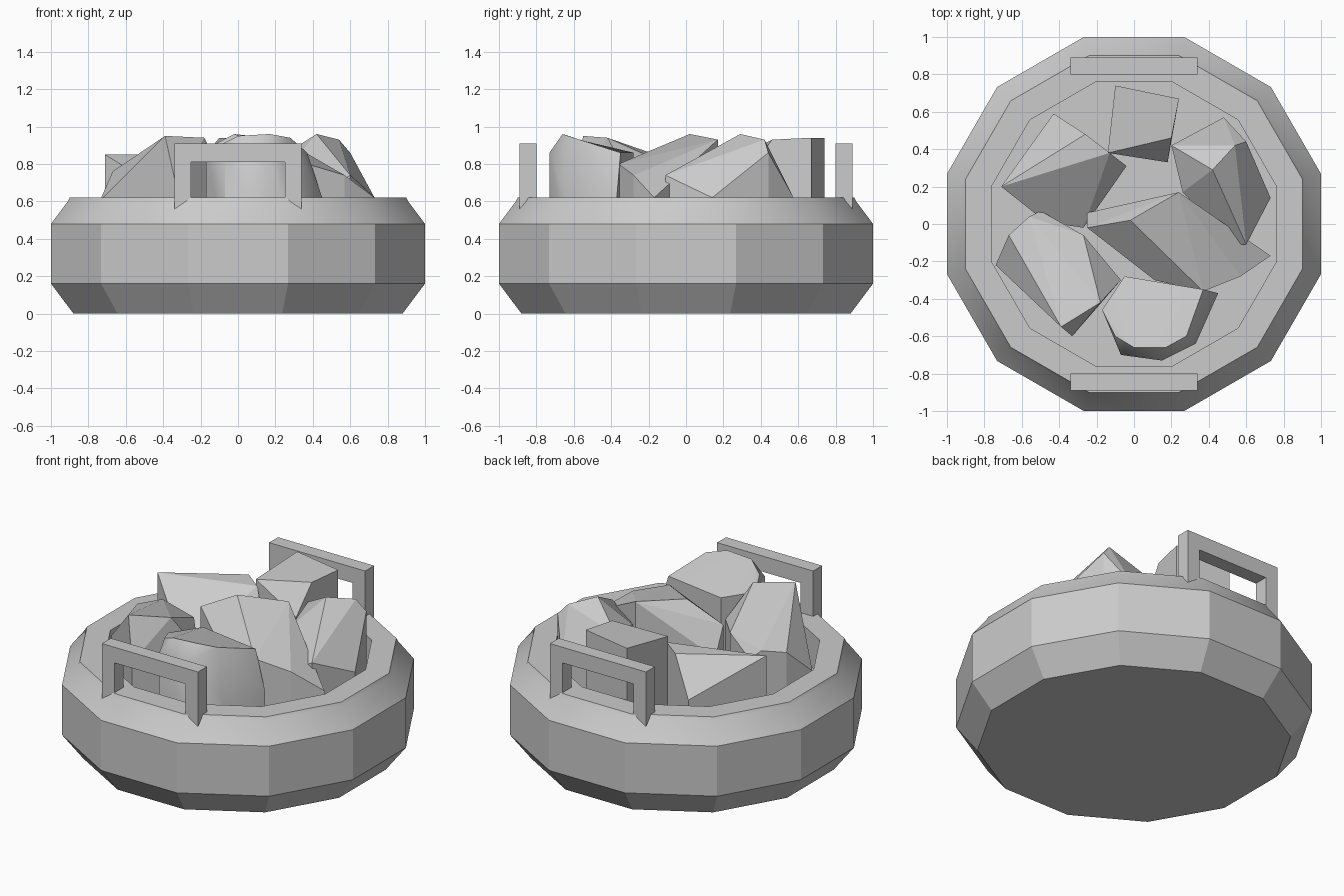
import bpy, bmesh, math
from mathutils import Vector

cube = bpy.data.objects.get("Cube")
if cube:
    bpy.data.objects.remove(cube, do_unlink=True)

grey = bpy.data.materials.new("stone_grey")
grey.use_nodes = True
colour = (0.6, 0.6, 0.6, 1)
grey.diffuse_color = colour
grey.node_tree.nodes["Principled BSDF"].inputs["Base Color"].default_value = colour


def add_object(name, bm):
    """Turn a bmesh into a grey object in the scene."""
    bmesh.ops.recalc_face_normals(bm, faces=bm.faces)
    mesh = bpy.data.meshes.new(name)
    bm.to_mesh(mesh)
    bm.free()
    mesh.materials.append(grey)
    obj = bpy.data.objects.new(name, mesh)
    bpy.context.scene.collection.objects.link(obj)
    return obj


# Twelve-sided bowl: each profile point is (distance to the flat side, height)
SIDES = 12
SHOULDER, LIP = 2, 3
profile = [(.88, 0), (1, .16), (1, .48), (.91, .6), (.9, .62), (.76, .62), (.76, .4)]
bm = bmesh.new()
rings = []
for apothem, z in profile:
    radius = apothem / math.cos(math.pi / SIDES)
    angles = [(i + .5) * math.tau / SIDES for i in range(SIDES)]
    rings.append([bm.verts.new((radius * math.cos(a), radius * math.sin(a), z)) for a in angles])
for level, (low, high) in enumerate(zip(rings, rings[1:])):
    for i in range(SIDES):
        j = (i + 1) % SIDES
        face = bm.faces.new((low[i], low[j], high[j], high[i]))
        face.smooth = level in (SHOULDER, LIP)
bm.faces.new(rings[0])
bm.faces.new(rings[-1])
add_object("bowl", bm)


# Square handles: an arch outline extruded through its thickness
def handle(name, side):
    bm = bmesh.new()
    half, inner, foot, under, top = .34, .25, .5, .81, .91
    outline = [(-half, foot), (-half, top), (half, top), (half, foot),
               (inner, foot), (inner, under), (-inner, under), (-inner, foot)]
    face = bm.faces.new([bm.verts.new((x, side * .8, z)) for x, z in outline])
    moved = bmesh.ops.extrude_face_region(bm, geom=[face])["geom"]
    verts = [v for v in moved if isinstance(v, bmesh.types.BMVert)]
    bmesh.ops.translate(bm, verts=verts, vec=(0, side * .09, 0))
    add_object(name, bm)


handle("front_handle", -1)
handle("back_handle", 1)


# Rocks: the convex hull of a few crown points and their footprint
def rock(name, crown, smooth=False):
    bm = bmesh.new()
    for point in map(Vector, crown):
        bm.verts.new(point)
        bm.verts.new((point.x, point.y, .39))
    hull = bmesh.ops.convex_hull(bm, input=bm.verts)
    spare = {v for v in hull["geom_interior"] + hull["geom_unused"]
             if isinstance(v, bmesh.types.BMVert)}
    bmesh.ops.delete(bm, geom=list(spare), context="VERTS")
    bmesh.ops.dissolve_limit(bm, angle_limit=math.radians(7), verts=bm.verts, edges=bm.edges)
    obj = add_object(name, bm)
    if smooth:
        bpy.ops.object.select_all(action="DESELECT")
        obj.select_set(True)
        bpy.context.view_layer.objects.active = obj
        bpy.ops.object.shade_smooth_by_angle(angle=math.radians(35))


rock("back_rock", [
    (-.1, .74, .94), (.24, .67, .94), (.2, .46, .93), (-.14, .38, .89), (.18, .33, .75)])
rock("left_back_rock", [
    (-.71, .2, .85), (-.26, .48, .85), (-.13, .38, .85), (-.47, .01, .7),
    (-.43, .59, .64), (-.04, .31, .7), (-.27, -.02, .62)])
rock("left_front_rock", [
    (-.67, -.06, .76), (-.56, .04, .78), (-.5, .07, .72), (-.27, -.06, .78),
    (-.39, -.55, .95), (-.18, -.42, .94), (-.33, -.6, .68), (-.74, -.22, .6), (-.07, -.3, .72)])
rock("right_rock", [
    (.42, .29, .96), (.54, .42, .93), (.6, .44, .86), (.48, .57, .63),
    (.73, .14, .62), (.6, -.11, .74), (.53, -.11, .7), (.26, .17, .78), (.2, .42, .82)])
rock("middle_rock", [
    (-.02, .02, .96), (.24, .17, .93), (.57, -.28, .74), (.73, -.17, .62),
    (.37, -.36, .8), (-.25, -.02, .84), (.11, -.3, .74), (-.25, .06, .66)])
rock("front_rock", [
    (-.05, -.28, .86), (.37, -.35, .86), (-.17, -.46, .86), (-.1, -.6, .9),
    (0, -.66, .95), (.17, -.66, .96), (.28, -.6, .94), (.45, -.37, .62),
    (.33, -.64, .65), (.15, -.73, .86), (-.07, -.7, .84)], smooth=True)
